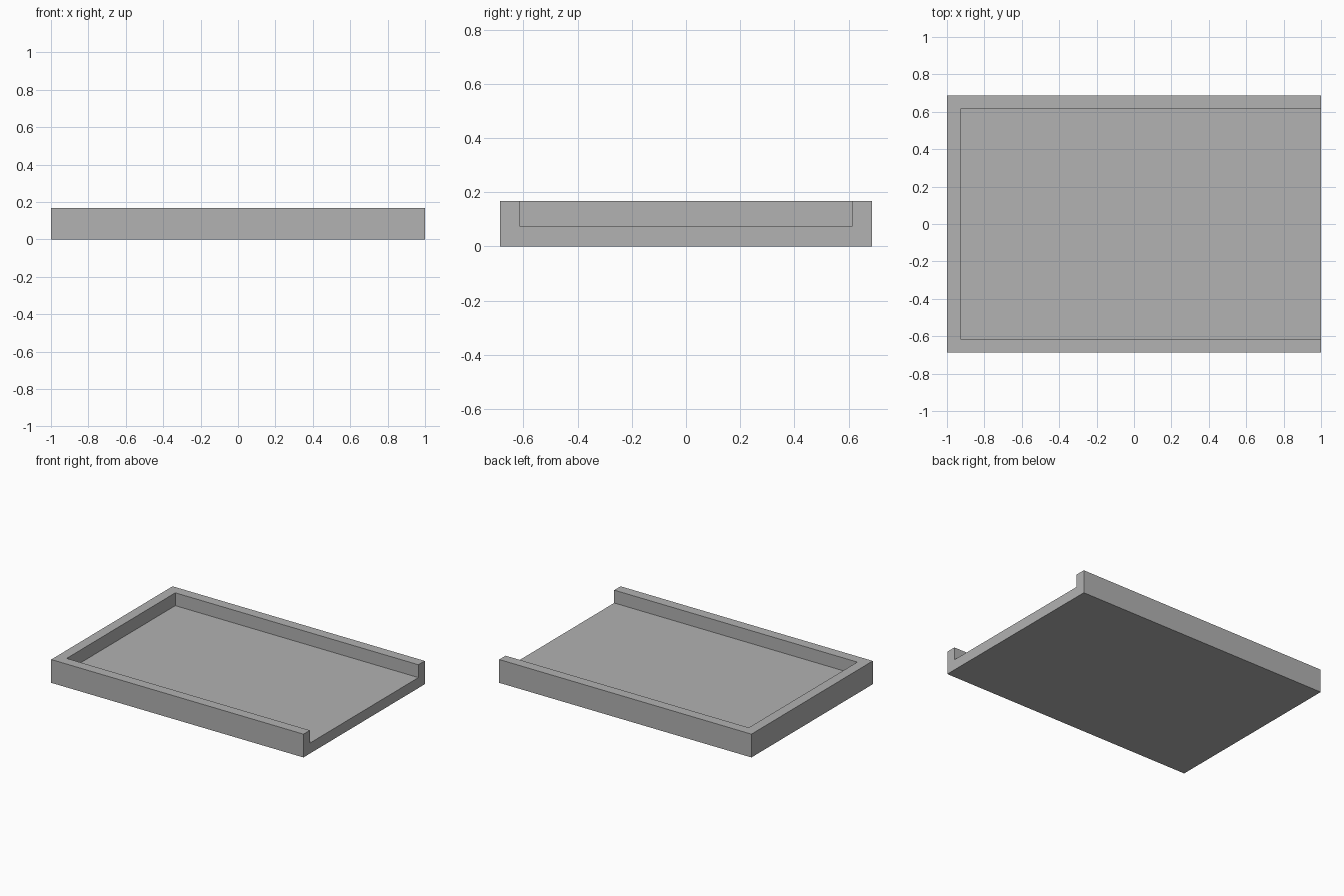
import bpy
import bmesh
from mathutils import Matrix, Vector

default = bpy.data.objects.get("Cube")
if default:
    bpy.data.objects.remove(default, do_unlink=True)

LENGTH, WIDTH, HEIGHT = 2.0, 1.374, 0.167
FLOOR, WALL = 0.075, 0.072

# Plain grey material
grey = bpy.data.materials.new("plain grey")
grey.use_nodes = True
colour = (0.445, 0.445, 0.445, 1)
grey.diffuse_color = colour
grey.node_tree.nodes["Principled BSDF"].inputs["Base Color"].default_value = colour

# Floor slab
bm = bmesh.new()
bmesh.ops.create_cube(bm, size=1, matrix=Matrix.Translation((0, 0, FLOOR / 2))
                      @ Matrix.Diagonal((LENGTH, WIDTH, FLOOR, 1)))

# Mark the inner edges of the three walls; the left end stays open
inner_x = -LENGTH / 2 + WALL
inner_y = WIDTH / 2 - WALL
for point, normal in (((inner_x, 0, 0), (1, 0, 0)),
                      ((0, inner_y, 0), (0, 1, 0)),
                      ((0, -inner_y, 0), (0, 1, 0))):
    bmesh.ops.bisect_plane(bm, geom=bm.verts[:] + bm.edges[:] + bm.faces[:],
                           plane_co=point, plane_no=normal)

# Raise the walls from the rim of the floor
bm.normal_update()
rim = []
for face in bm.faces:
    centre = face.calc_center_median()
    if face.normal.z > 0.9 and (centre.x < inner_x or abs(centre.y) > inner_y):
        rim.append(face)
raised = bmesh.ops.extrude_face_region(bm, geom=rim)["geom"]
bmesh.ops.translate(bm, vec=Vector((0, 0, HEIGHT - FLOOR)),
                    verts=[v for v in raised if isinstance(v, bmesh.types.BMVert)])
old = [f for f in rim if f.is_valid]
if old:
    bmesh.ops.delete(bm, geom=old, context='FACES_ONLY')

# Merge coplanar faces into clean flat sides
bmesh.ops.dissolve_limit(bm, angle_limit=0.01, verts=bm.verts[:], edges=bm.edges[:])
bmesh.ops.recalc_face_normals(bm, faces=bm.faces[:])

mesh = bpy.data.meshes.new("open_tray")
bm.to_mesh(mesh)
bm.free()
mesh.materials.append(grey)
tray = bpy.data.objects.new("open_tray", mesh)
bpy.context.collection.objects.link(tray)
